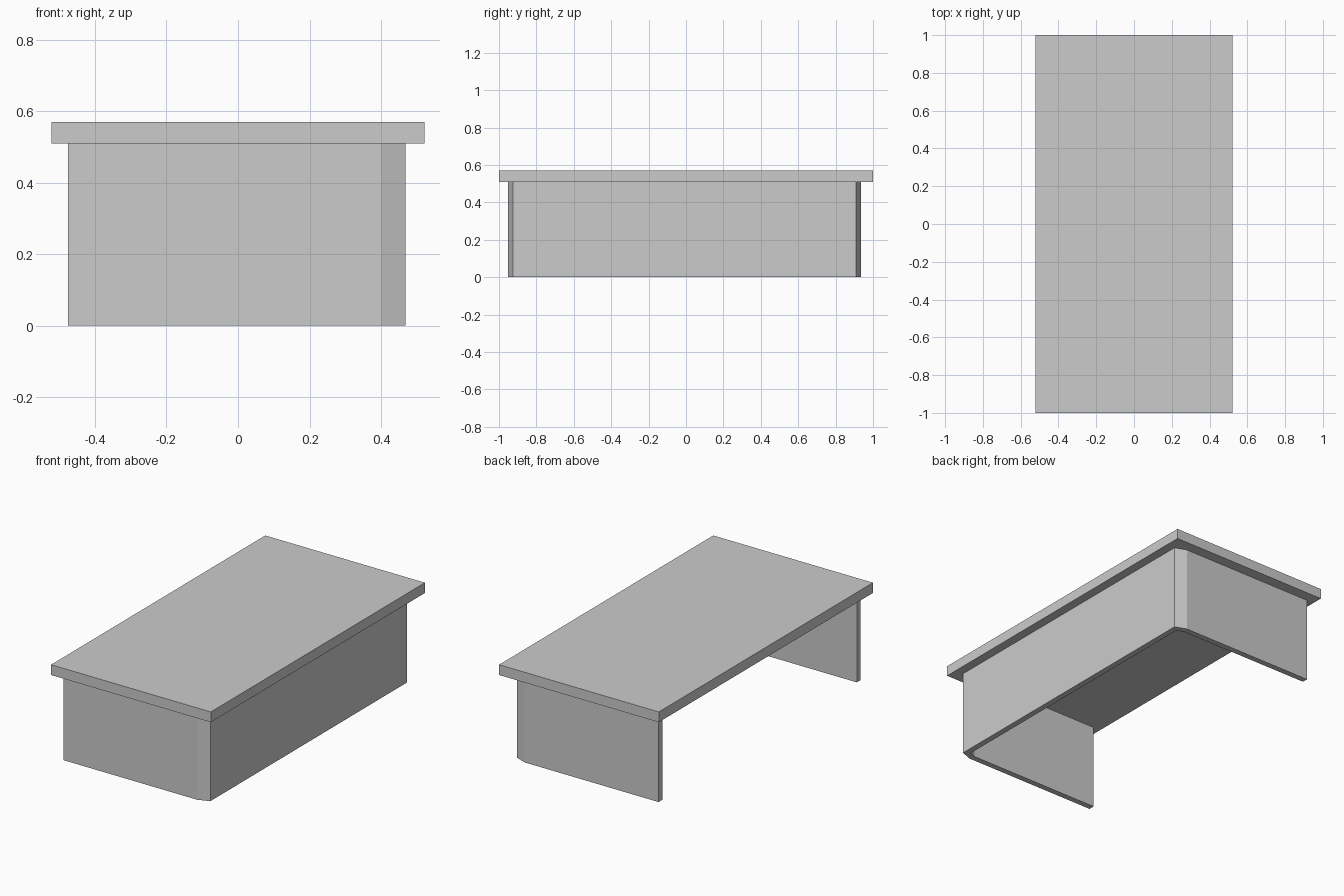
import bpy, bmesh

if "Cube" in bpy.data.objects:
    bpy.data.objects.remove(bpy.data.objects["Cube"])


def new_object(name, bm):
    mesh = bpy.data.meshes.new(name)
    bm.to_mesh(mesh)
    bm.free()
    obj = bpy.data.objects.new(name, mesh)
    bpy.context.collection.objects.link(obj)
    return obj


BASE_H, TOP_Z = 0.509, 0.57

# Flat slab top
bm = bmesh.new()
bmesh.ops.create_cube(bm, size=1)
bmesh.ops.scale(bm, vec=(1.044, 2.0, TOP_Z - BASE_H), verts=bm.verts)
bmesh.ops.translate(bm, vec=(0, 0, (TOP_Z + BASE_H) / 2), verts=bm.verts)
new_object("table_top", bm)

# U-shaped wall base with chamfered corners, open on the left side
path = [(-0.475, -0.952), (0.40, -0.952), (0.468, -0.926),
        (0.468, 0.909), (0.40, 0.935), (-0.475, 0.935)]
bm = bmesh.new()
low = [bm.verts.new((x, y, 0)) for x, y in path]
high = [bm.verts.new((x, y, BASE_H)) for x, y in path]
for i in range(len(path) - 1):
    bm.faces.new((low[i], low[i + 1], high[i + 1], high[i]))
base = new_object("base_walls", bm)

# Wall thickness, grown inward
solid = base.modifiers.new("thickness", 'SOLIDIFY')
solid.thickness = 0.035
solid.offset = -1
solid.use_even_offset = True
